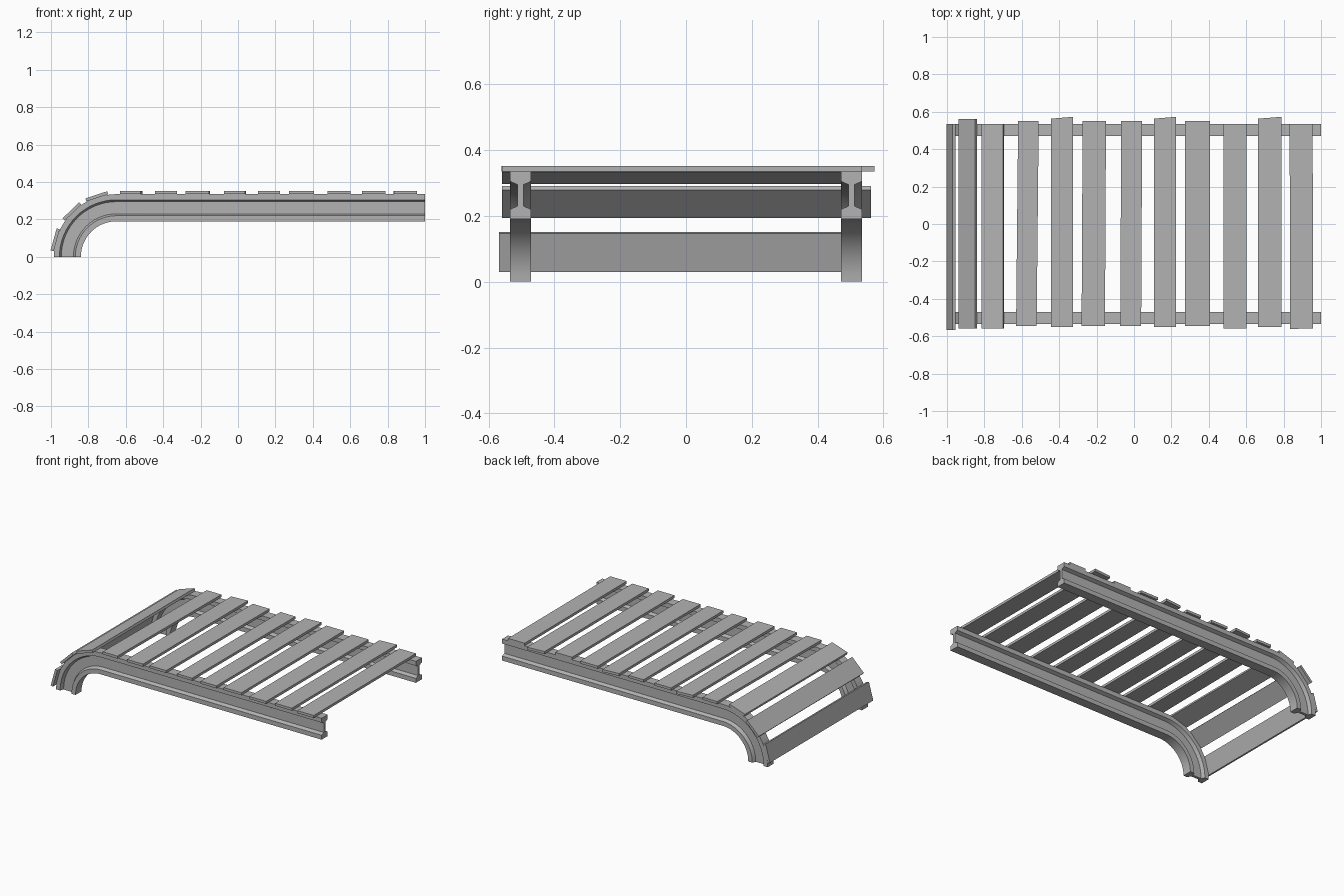
import bpy
import bmesh
import math
from mathutils import Matrix, Vector

default_cube = bpy.data.objects.get("Cube")
if default_cube:
    bpy.data.objects.remove(default_cube)

BEND_X = -0.65        # centre of the quarter bend, at ground height
OUTER = 0.335         # radius of the rail's outer face
INNER = 0.19          # radius of the rail's inner face
RAIL_Y = 0.503
THICK = 0.017


def make_material(name, colour):
    mat = bpy.data.materials.new(name)
    mat.use_nodes = True
    mat.diffuse_color = colour
    mat.node_tree.nodes["Principled BSDF"].inputs["Base Color"].default_value = colour
    return mat


grey = make_material("plain grey", (0.45, 0.45, 0.45, 1))


def finish(bm, name):
    bmesh.ops.recalc_face_normals(bm, faces=bm.faces)
    mesh = bpy.data.meshes.new(name)
    bm.to_mesh(mesh)
    bm.free()
    mesh.materials.append(grey)
    obj = bpy.data.objects.new(name, mesh)
    bpy.context.collection.objects.link(obj)
    return obj


def beam_section():
    """Closed I-beam outline as (sideways, radius) pairs."""
    half, web, lip, root = 0.032, 0.009, 0.03, 0.04
    quarter = [(half, OUTER), (half, OUTER - lip), (web, OUTER - root)]
    right = quarter + [(y, OUTER + INNER - r) for y, r in reversed(quarter)]
    return right + [(-y, r) for y, r in reversed(right)]


def make_rail(name, y_centre, steps=16):
    bm = bmesh.new()
    # Stations along the rail: straight end, then around the bend to the ground
    stations = [(1.0, math.pi / 2)]
    stations += [(BEND_X, math.pi / 2 * (1 + i / steps)) for i in range(steps + 1)]
    rings = []
    for x, angle in stations:
        rings.append([bm.verts.new((x + r * math.cos(angle), y_centre + y,
                                    r * math.sin(angle)))
                      for y, r in beam_section()])
    count = len(rings[0])
    for a, b in zip(rings, rings[1:]):
        for i in range(count):
            j = (i + 1) % count
            bm.faces.new((a[i], a[j], b[j], b[i]))
    bm.faces.new(rings[0])
    bm.faces.new(rings[-1])
    obj = finish(bm, name)
    bpy.ops.object.select_all(action="DESELECT")
    obj.select_set(True)
    bpy.context.view_layer.objects.active = obj
    bpy.ops.object.shade_smooth_by_angle(angle=math.radians(25))


def make_slat(name, centre, width, reach, tilt=0.0, yaw=0.0, skew=0.0):
    """Plank across the rails; reach is its (front, back) extent in y."""
    bm = bmesh.new()
    bmesh.ops.create_cube(bm, size=1)
    turn = Matrix.Rotation(tilt, 3, "Y") @ Matrix.Rotation(yaw, 3, "Z")
    for v in bm.verts:
        y = reach[0] if v.co.y < 0 else reach[1] + skew * v.co.x
        v.co = turn @ Vector((v.co.x * width, y, v.co.z * THICK)) + Vector(centre)
    finish(bm, name)


# Two matching rails
make_rail("right_rail", -RAIL_Y)
make_rail("left_rail", RAIL_Y)

# Flat deck slats, hand-laid with slightly uneven ends
SHORT, LONG, SHIFTED = (-0.545, 0.551), (-0.55, 0.568), (-0.56, 0.535)
deck = [
    (-0.57, 0.11, SHORT, -0.01), (-0.385, 0.12, LONG, 0),
    (-0.215, 0.125, SHORT, -0.005), (-0.015, 0.112, SHORT, -0.005),
    (0.165, 0.118, LONG, 0), (0.34, 0.132, SHORT, 0),
    (0.54, 0.125, SHIFTED, 0), (0.725, 0.125, LONG, 0),
    (0.895, 0.123, SHIFTED, 0.003),
]
for number, (x, width, reach, yaw) in enumerate(deck, 1):
    make_slat(f"deck_slat_{number}", (x, 0, OUTER + THICK / 2), width, reach,
              yaw=yaw, skew=0.01 if reach is LONG else 0)

# Slats leaning around the bend
bend = [(15.5, (-0.568, 0.535)), (45.5, (-0.56, 0.562)), (72, SHIFTED)]
for number, (degrees, reach) in enumerate(bend, 1):
    angle = math.radians(degrees)
    radius = OUTER + 0.005
    centre = (BEND_X - radius * math.cos(angle), 0, radius * math.sin(angle))
    make_slat(f"bend_slat_{number}", centre, 0.122, reach,
              tilt=angle - math.pi / 2)
